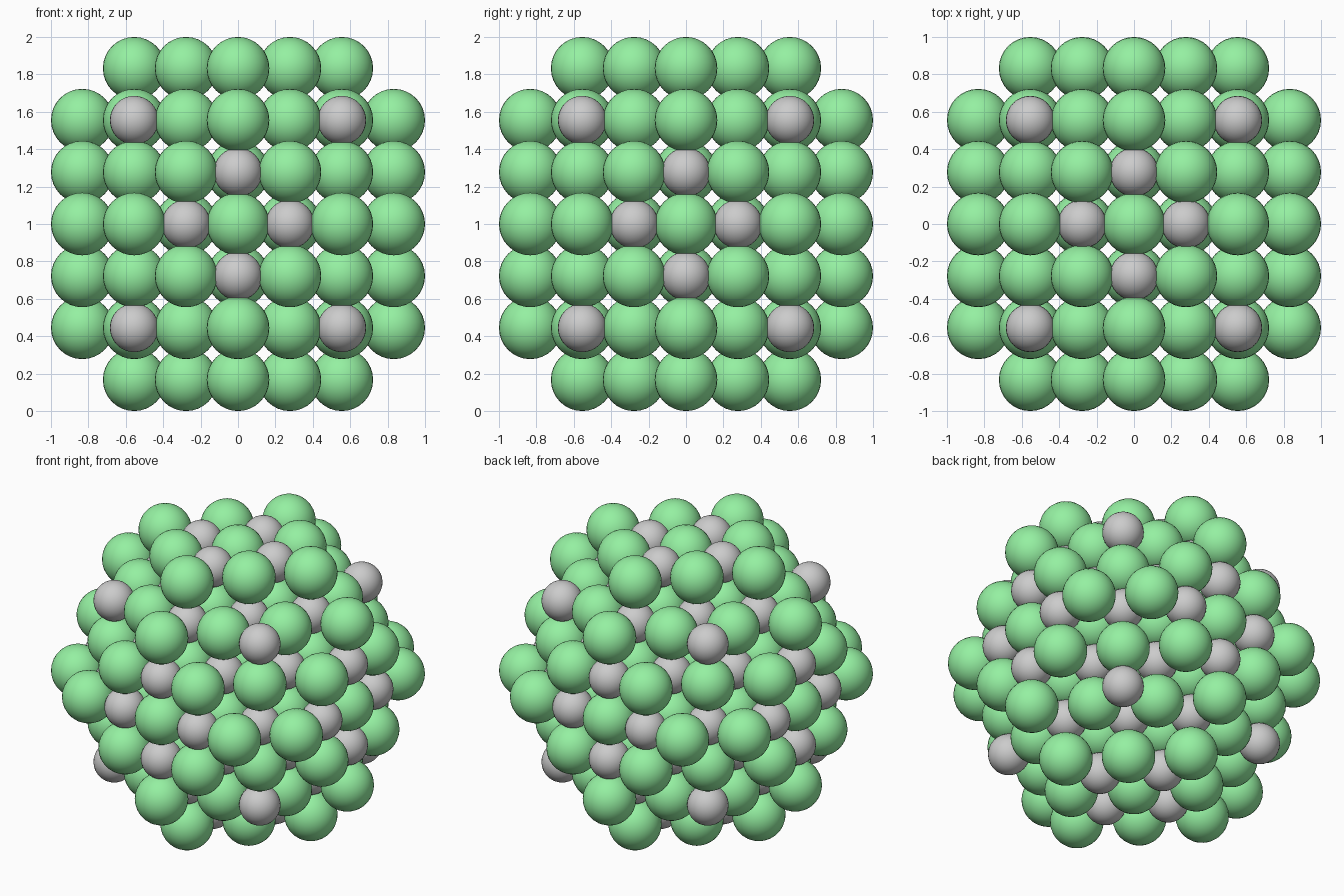
import bpy

if "Cube" in bpy.data.objects:
    bpy.data.objects.remove(bpy.data.objects["Cube"])

PITCH = 0.2775      # distance between neighbouring lattice sites
REACH = 13          # squared cluster radius, in lattice steps


def ball_mesh(name, radius, colour=None):
    """Smooth sphere mesh shared by every atom of one kind."""
    bpy.ops.mesh.primitive_uv_sphere_add(segments=32, ring_count=16, radius=radius)
    obj = bpy.context.object
    bpy.ops.object.shade_smooth()
    mesh = obj.data
    mesh.name = name
    bpy.data.objects.remove(obj)
    if colour:
        mat = bpy.data.materials.new(name)
        mat.diffuse_color = colour
        mat.use_nodes = True
        mat.node_tree.nodes["Principled BSDF"].inputs["Base Color"].default_value = mat.diffuse_color
        mesh.materials.append(mat)
    return mesh


# Two kinds of atom: large green and small grey
large = ball_mesh("large_atom", 0.1675, (0.3, 0.87, 0.36, 1))
small = ball_mesh("small_atom", 0.13)

# Checkerboard cubic lattice, trimmed to a ball around the centre
steps = range(-3, 4)
for i in steps:
    for j in steps:
        for k in steps:
            if i * i + j * j + k * k > REACH:
                continue
            mesh = large if (i + j + k) % 2 else small
            atom = bpy.data.objects.new(mesh.name, mesh)
            atom.location = (i * PITCH, j * PITCH, 1 + k * PITCH)
            bpy.context.collection.objects.link(atom)
